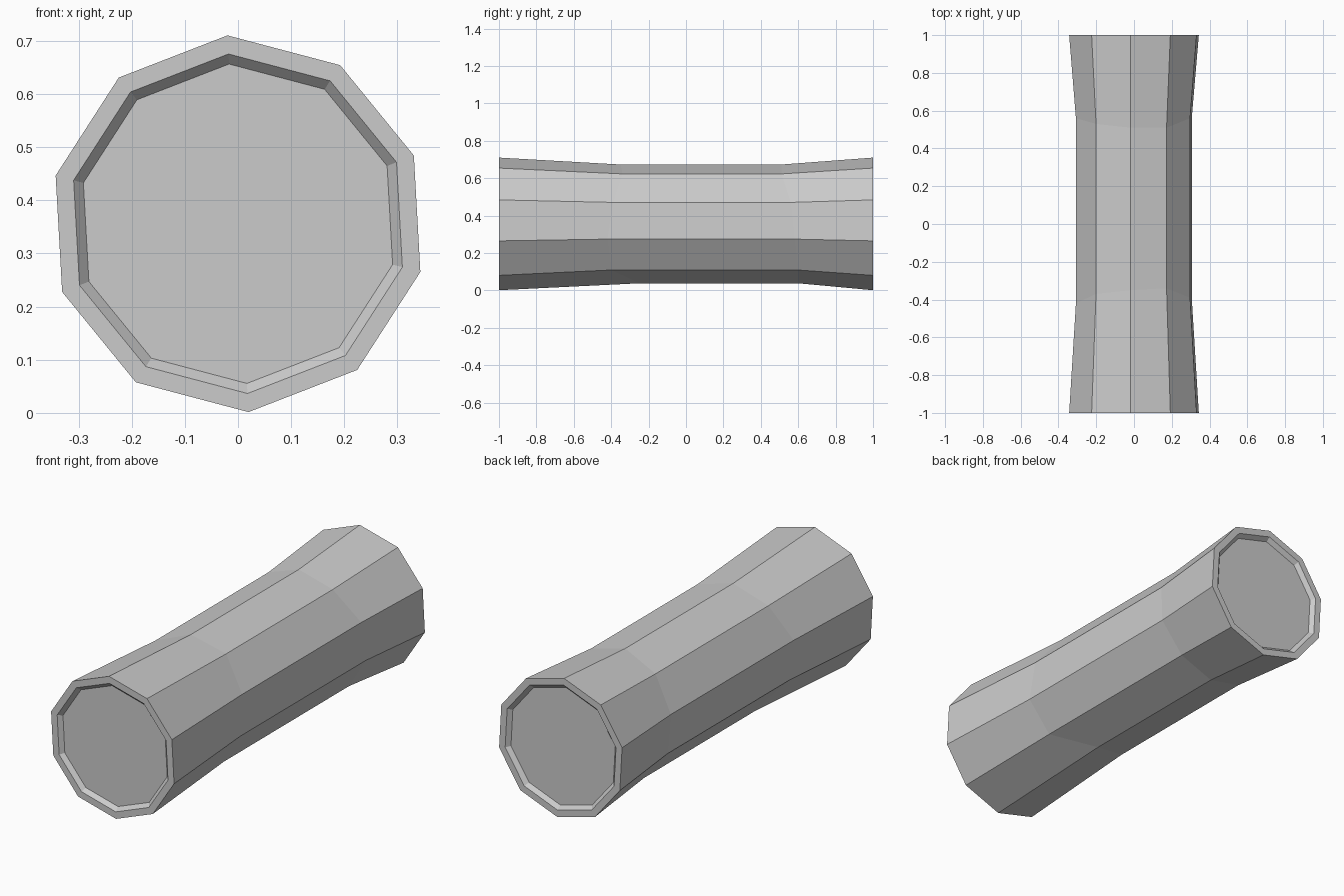
import bpy, bmesh
from math import cos, sin, radians

if "Cube" in bpy.data.objects:
    bpy.data.objects.remove(bpy.data.objects["Cube"])

N, CZ = 10, 0.356
# uneven positions along y where each edge meets the flares, clockwise from the top
WAIST_FRONT = [-.35, -.34, -.39, -.42, -.40, -.25, -.30, -.40, -.42, -.37]
WAIST_BACK = [.51, .51, .56, .58, .60, .60, .58, .57, .56, .53]

bm = bmesh.new()


def ring(radius, ys):
    verts = []
    for k in range(N):
        a = radians(93.2 - 36 * k)
        verts.append(bm.verts.new((radius * cos(a), ys[k], CZ + radius * sin(a))))
    return verts


# recessed end, lip, flare, waist, flare, lip, recessed end
rings = [
    ring(0.301, [-0.98] * N),
    ring(0.320, [-1.0] * N),
    ring(0.355, [-1.0] * N),
    ring(0.318, WAIST_FRONT),
    ring(0.318, WAIST_BACK),
    ring(0.355, [1.0] * N),
    ring(0.320, [1.0] * N),
    ring(0.301, [0.98] * N),
]
for a, b in zip(rings, rings[1:]):
    for k in range(N):
        j = (k + 1) % N
        bm.faces.new((a[k], a[j], b[j], b[k]))

# end caps at the bottom of each recess
bm.faces.new(rings[0])
bm.faces.new(rings[-1])
bmesh.ops.recalc_face_normals(bm, faces=bm.faces)

mesh = bpy.data.meshes.new("log")
bm.to_mesh(mesh)
bm.free()
log = bpy.data.objects.new("log", mesh)
bpy.context.collection.objects.link(log)
